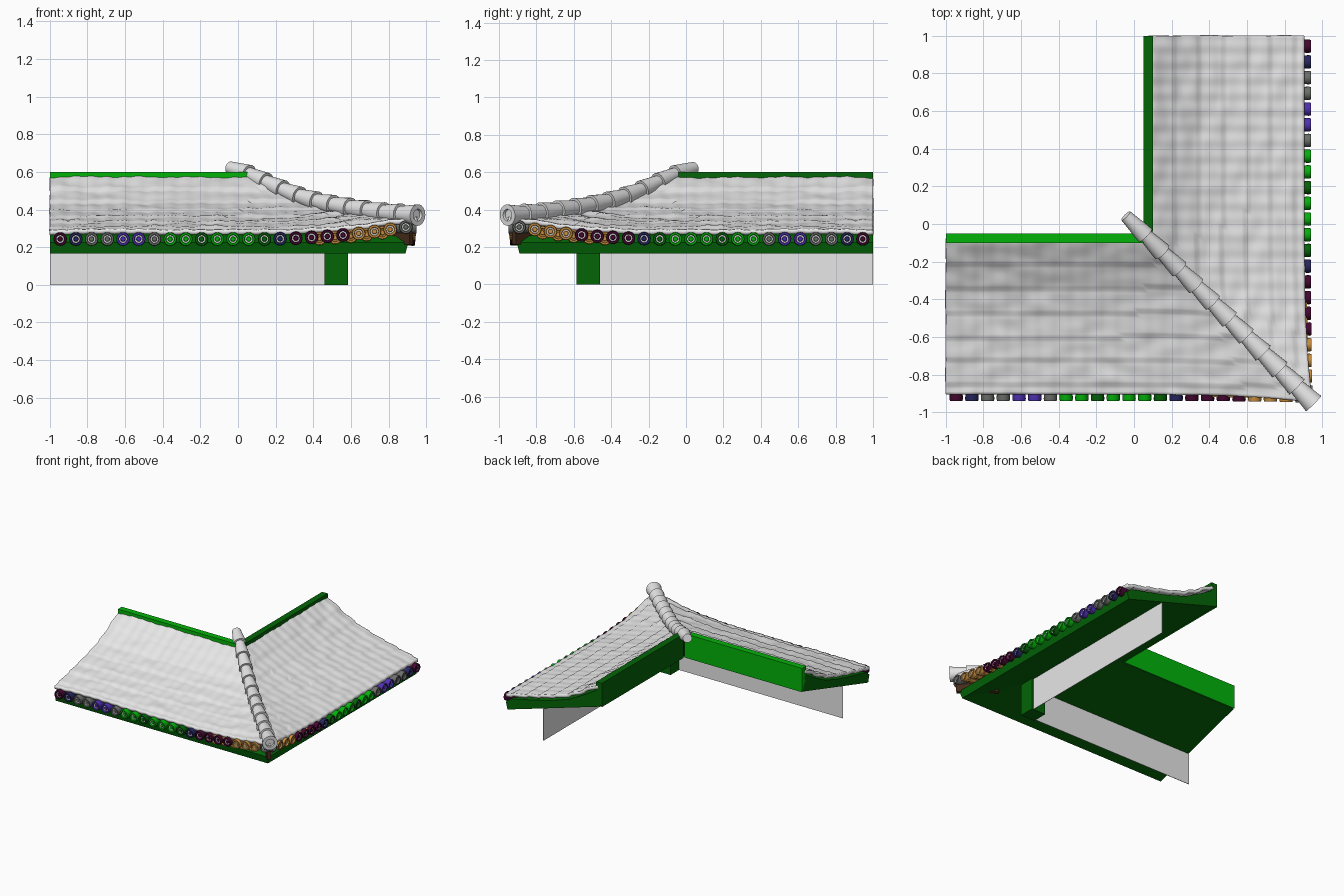
import bpy, bmesh, math
from mathutils import Vector, noise

cube = bpy.data.objects.get("Cube")
if cube:
    bpy.data.objects.remove(cube, do_unlink=True)


def material(name, r, g, b):
    m = bpy.data.materials.new(name)
    m.use_nodes = True
    m.diffuse_color = (r, g, b, 1)
    m.node_tree.nodes["Principled BSDF"].inputs["Base Color"].default_value = (r, g, b, 1)
    return m


PALE = material("pale grey", 0.8, 0.8, 0.8)
BRIGHT = material("bright green", 0.001, 0.45, 0.003)
DARK = material("dark green", 0.001, 0.13, 0.002)
MAROON = material("maroon", 0.06, 0.002, 0.03)
NAVY = material("navy", 0.02, 0.02, 0.12)
GREY = material("mid grey", 0.15, 0.16, 0.15)
PURPLE = material("purple", 0.08, 0.03, 0.45)
ORANGE = material("orange", 0.6, 0.28, 0.05)
BROWN = material("dark brown", 0.06, 0.025, 0.01)


def finish(name, bm, mats, smooth=False, recalc=True):
    if recalc:
        bmesh.ops.recalc_face_normals(bm, faces=bm.faces)
    me = bpy.data.meshes.new(name)
    bm.to_mesh(me)
    bm.free()
    for m in mats:
        me.materials.append(m)
    ob = bpy.data.objects.new(name, me)
    bpy.context.collection.objects.link(ob)
    if smooth:
        bpy.ops.object.select_all(action="DESELECT")
        ob.select_set(True)
        bpy.context.view_layer.objects.active = ob
        bpy.ops.object.shade_smooth_by_angle(angle=math.radians(40))
    return ob


def place(side, s, d, z):
    """s runs along a wing toward the corner, d runs out from ridge to eave."""
    return Vector((s, -d, z)) if side == 0 else Vector((d, -s, z))


def prism(name, side, section, mat, start=-1, end=None):
    """Sweep a (d, z) section along a wing; without an end it is mitred at the corner."""
    bm = bmesh.new()
    a = [bm.verts.new(place(side, start, d, z)) for d, z in section]
    b = [bm.verts.new(place(side, d if end is None else end, d, z)) for d, z in section]
    n = len(section)
    for i in range(n):
        j = (i + 1) % n
        bm.faces.new((a[i], a[j], b[j], b[i]))
    bm.faces.new(a)
    bm.faces.new(b)
    return finish(name, bm, [mat])


def lathe(bm, origin, axis, profile, sides, index=0, accent_band=-1, accent=0):
    """Revolve (distance, radius) points about an axis and close both ends."""
    axis = axis.normalized()
    u = axis.cross(Vector((0, 0, 1))).normalized()
    v = axis.cross(u)
    rings = []
    for t, r in profile:
        rings.append([bm.verts.new(origin + axis * t + (u * math.cos(k) + v * math.sin(k)) * r)
                      for k in (math.tau * i / sides for i in range(sides))])
    for k in range(len(rings) - 1):
        for i in range(sides):
            j = (i + 1) % sides
            f = bm.faces.new((rings[k][i], rings[k][j], rings[k + 1][j], rings[k + 1][i]))
            f.material_index = accent if k == accent_band else index
    for ring in (rings[0], rings[-1]):
        bm.faces.new(ring).material_index = index


PROFILE = [(0.1, 0.575), (0.2, 0.515), (0.34, 0.44), (0.47, 0.396), (0.6, 0.362),
           (0.73, 0.332), (0.86, 0.303), (0.95, 0.286)]


def interp(points, t):
    for (a, za), (b, zb) in zip(points, points[1:]):
        if t <= b:
            return za + (zb - za) * (t - a) / (b - a)
    return points[-1][1]


def uplift(s):
    return 0.065 * max(0, (s - 0.1) / 0.8) ** 2


def tile_height(s, d):
    row = ((d - 0.08) / 0.13) % 1
    ripple = 0.002 * math.cos(math.tau * (s + 0.945) / 0.0835)
    rough = 0.008 * noise.noise(Vector((s * 7, d * 14, 3)))
    return interp(PROFILE, d) + uplift(s) + 0.009 * (row - 0.5) + ripple + rough


def tile_sheet(name, side, nu=150, nv=56):
    bm = bmesh.new()
    grid = []
    for j in range(nv + 1):
        line = []
        for i in range(nu + 1):
            u = i / nu
            d = 0.09 + j / nv * (0.815 + 0.045 * u ** 7)
            s = -1 + (d + 1) * u
            line.append(bm.verts.new(place(side, s, d, tile_height(s, d))))
        grid.append(line)
    for j in range(nv):
        for i in range(nu):
            bm.faces.new((grid[j][i], grid[j][i + 1], grid[j + 1][i + 1], grid[j + 1][i]))
    bm.normal_update()
    if sum(f.normal.z for f in bm.faces) < 0:
        bmesh.ops.reverse_faces(bm, faces=bm.faces)
    ob = finish(name, bm, [PALE], True, False)
    mod = ob.modifiers.new("thickness", "SOLIDIFY")
    mod.thickness = 0.025
    mod.offset = -1


# Eave cap colours, from the open end toward the corner
CAP_MATS = [MAROON, NAVY, GREY, PURPLE, BRIGHT, DARK, ORANGE, PALE]
CAP_ORDER = "MNGGPPGBBDBBBDNMMMMOOOG"
CAP_SHAPE = [(0, 0.03), (0.1, 0.036), (0.11, 0.033), (0.11, 0.024),
             (0.1, 0.021), (0.1, 0.014), (0.104, 0.011)]


def eave_caps(name, side):
    bm = bmesh.new()
    out = place(side, 0, 1, 0)
    for i, letter in enumerate(CAP_ORDER):
        s = -0.945 + 0.0835 * i
        d = 0.83 + 0.012 * max(0, s) ** 3
        z = 0.243 + uplift(s)
        lathe(bm, place(side, s, d, z), out, CAP_SHAPE, 16, "MNGPBDO".index(letter), 4, 7)
        # set-back tubes filling the gaps near the corner
        if 16 <= i < 21:
            lathe(bm, place(side, s + 0.042, d - 0.02, z - 0.006), out, CAP_SHAPE, 16, 6)
    finish(name, bm, CAP_MATS, True)


# The two wings, alike on each side of the corner
BODY = [(0.06, 0.41), (0.06, 0.53)] + [(d, z - 0.045) for d, z in PROFILE[:-1]]
BODY += [(0.905, 0.225), (0.89, 0.165)]
for side, wing in enumerate(("front", "side")):
    prism(wing + "_roof_body", side, BODY, DARK)
    board = [(0.05, 0.408), (0.05, 0.6), (0.1, 0.6), (0.1, 0.5)]
    prism(wing + "_ridge_board", side, board, DARK if side else BRIGHT,
          end=0.04 if side else 0.05)
    wall = [(0.568, 0), (0.568, 0.255), (0.572, 0.255), (0.572, 0)]
    prism(wing + "_wall", side, wall, PALE, end=0.47)
    tile_sheet(wing + "_tiles", side)
    eave_caps(wing + "_eave_caps", side)

# Corner post
prism("corner_post", 0, [(0.46, 0), (0.46, 0.29), (0.585, 0.25), (0.585, 0)], DARK,
      start=0.46, end=0.585)

# Corner rafter under the hip
bm = bmesh.new()
across = Vector((1, 1, 0)).normalized() * 0.014
for x, low, high in ((0.7, 0.2, 0.3), (0.92, 0.215, 0.3)):
    for w in (-1, 1):
        for z in (low, high):
            bm.verts.new(Vector((x, -x, z)) + across * w)
bmesh.ops.convex_hull(bm, input=bm.verts)
finish("corner_rafter", bm, [BROWN])

# Hip ridge of overlapping flared tubes
HIP = [(-0.04, 0.622), (0.06, 0.588), (0.1, 0.57), (0.2, 0.522), (0.3, 0.48), (0.4, 0.448),
       (0.5, 0.426), (0.6, 0.408), (0.7, 0.393), (0.8, 0.38), (0.96, 0.37)]
bm = bmesh.new()
COUNT = 11
for i in range(COUNT):
    x0 = -0.03 + 0.985 * i / COUNT
    x1 = x0 + 0.985 / COUNT
    p, q = (Vector((x, -x, interp(HIP, x))) for x in (x0, x1))
    length = (q - p).length
    r = 0.033 + 0.008 * i / COUNT
    shape = [(-0.02, r), (length, r + 0.017)]
    if i == COUNT - 1:
        shape += [(length, r * 0.8), (length - 0.015, r * 0.75)]
    lathe(bm, p, q - p, shape, 24)
finish("hip_ridge", bm, [PALE], True)
